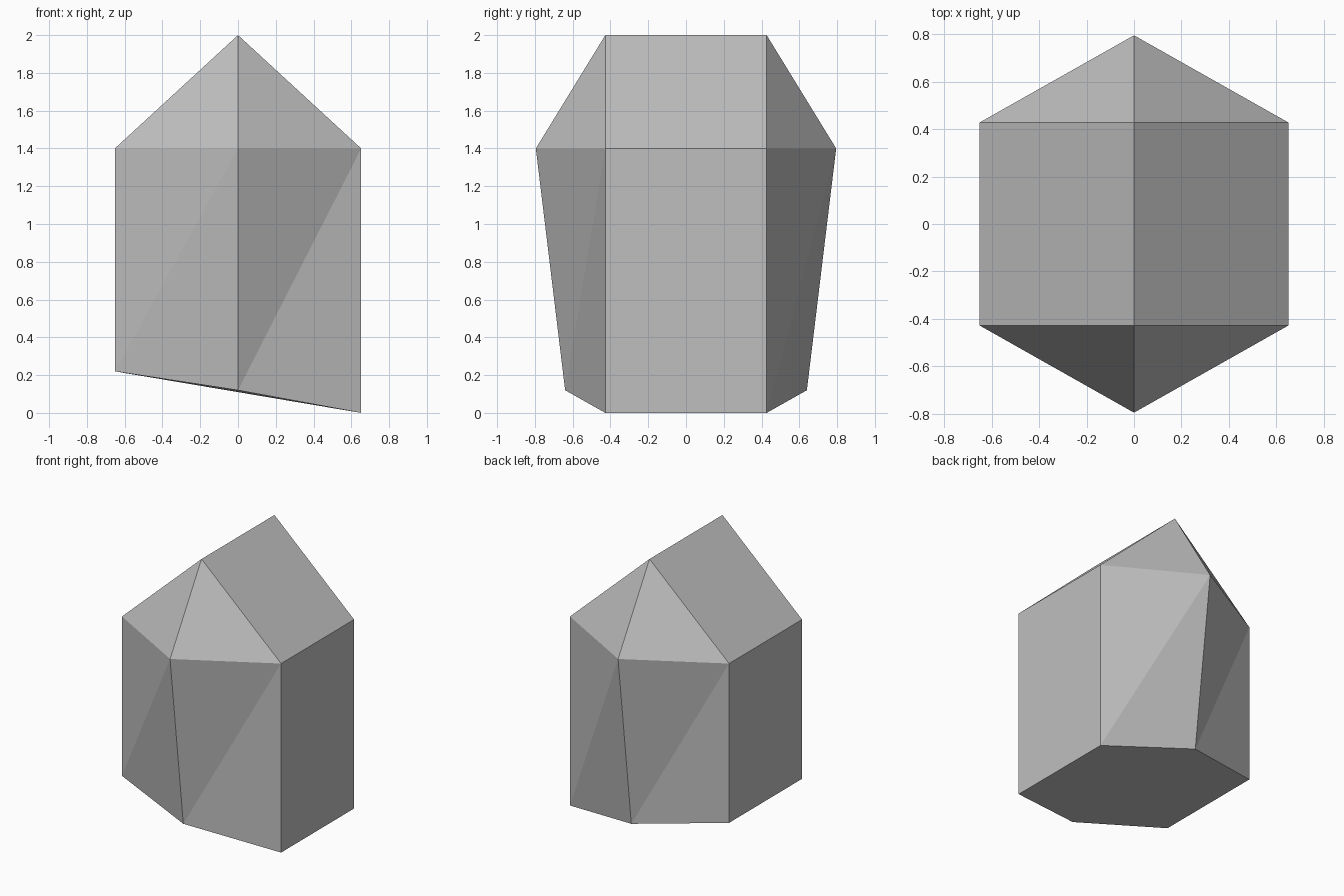
import bpy
import bmesh

cube = bpy.data.objects.get("Cube")
if cube:
    bpy.data.objects.remove(cube, do_unlink=True)

# Stone colour
stone = bpy.data.materials.new("grey_stone")
stone.use_nodes = True
grey = (0.52, 0.52, 0.52, 1)
stone.diffuse_color = grey
stone.node_tree.nodes["Principled BSDF"].inputs["Base Color"].default_value = grey

HALF_W, HALF_D, RIDGE_Z, GIRDLE_Z = 0.652, 0.427, 2.0, 1.4


def ring(bm, tip, height):
    """Six-sided ring, counter-clockwise from the front tip."""
    plan = [(0, -tip), (HALF_W, -HALF_D), (HALF_W, HALF_D),
            (0, tip), (-HALF_W, HALF_D), (-HALF_W, -HALF_D)]
    return [bm.verts.new((x, y, height(x))) for x, y in plan]


bm = bmesh.new()

# Slanted base and level girdle
base = ring(bm, 0.64, lambda x: 0.12 - (0.12 if x > 0 else 0.1) * x / HALF_W)
girdle = ring(bm, 0.795, lambda x: GIRDLE_Z)
bm.faces.new(base[::-1])

# Sides: flat at left and right, creased on the four others
for i in range(6):
    j = (i + 1) % 6
    if i % 3 == 1:
        bm.faces.new((base[i], base[j], girdle[j], girdle[i]))
    else:
        bm.faces.new((base[i], base[j], girdle[j]))
        bm.faces.new((base[i], girdle[j], girdle[i]))

# Ridged cap
front = bm.verts.new((0, -HALF_D, RIDGE_Z))
back = bm.verts.new((0, HALF_D, RIDGE_Z))
for i, end in ((5, front), (0, front), (2, back), (3, back)):
    bm.faces.new((girdle[i], girdle[(i + 1) % 6], end))
bm.faces.new((girdle[1], girdle[2], back, front))
bm.faces.new((girdle[4], girdle[5], front, back))

bm.normal_update()
mesh = bpy.data.meshes.new("faceted_stone")
bm.to_mesh(mesh)
bm.free()
mesh.materials.append(stone)
bpy.context.collection.objects.link(bpy.data.objects.new("faceted_stone", mesh))
